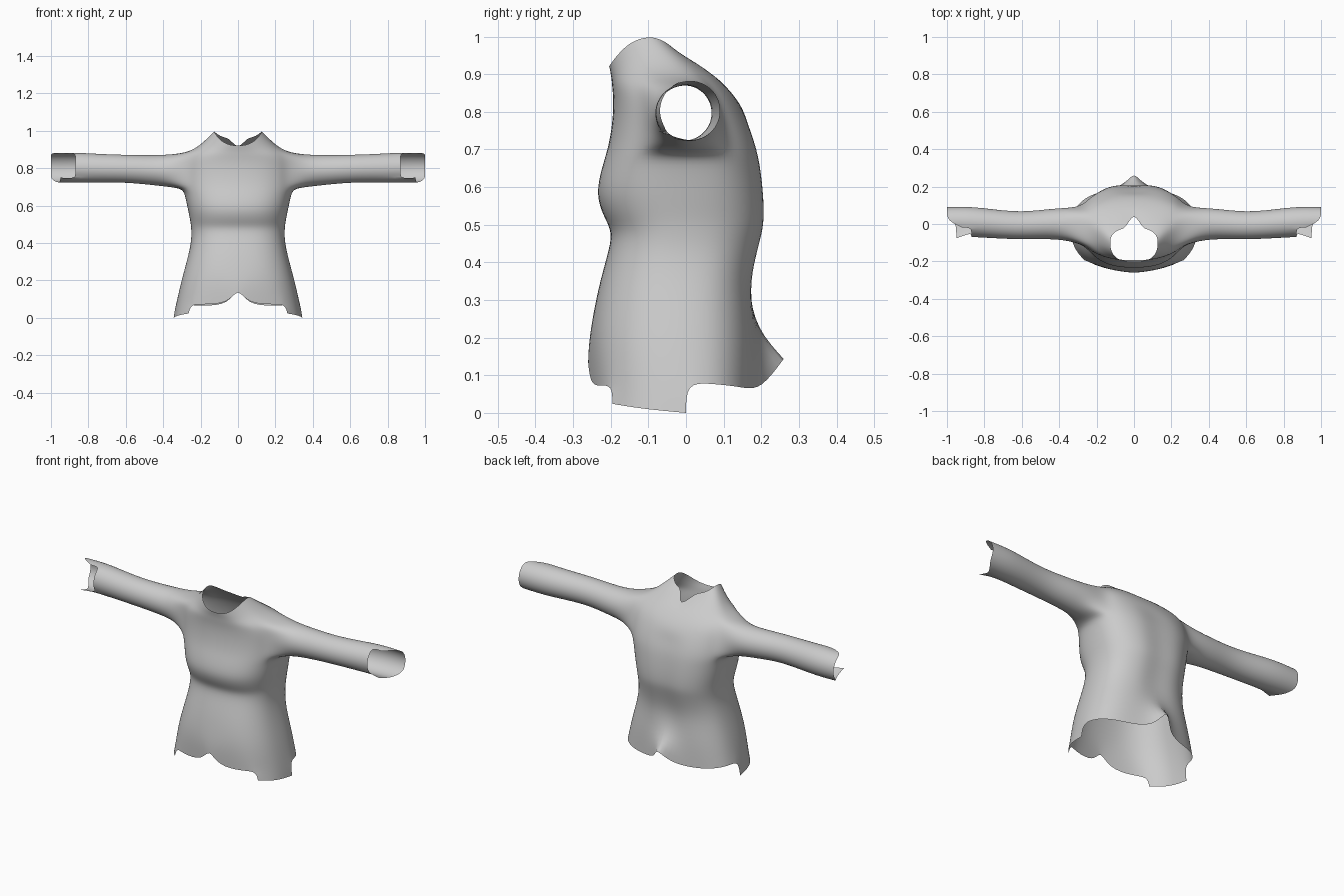
import bpy, bmesh
from math import cos, sin, radians

cube = bpy.data.objects.get("Cube")
if cube:
    bpy.data.objects.remove(cube)

# One cloth colour
cloth = bpy.data.materials.new("grey_cloth")
cloth.use_nodes = True
GREY = (0.6, 0.6, 0.6, 1)
cloth.diffuse_color = GREY
cloth.node_tree.nodes["Principled BSDF"].inputs["Base Color"].default_value = GREY

# Body rings: side z, front z, back z, half width, front y, side y, back y
BODY = [
    (.08, .07, .06, .332, -.258, 0, .19),
    (.20, .20, .20, .305, -.260, -.01, .19),
    (.33, .33, .33, .268, -.236, -.01, .176),
    (.42, .42, .42, .250, -.210, 0, .195),
    (.48, .48, .48, .252, -.196, 0, .212),
    (.52, .52, .52, .257, -.220, 0, .217),
    (.58, .58, .58, .270, -.242, 0, .215),
    (.65, .65, .65, .284, -.226, 0, .207),
    (.69, .70, .70, .298, -.210, 0, .197),
    (.74, .75, .75, .300, -.200, 0, .180),
    (.79, .80, .80, .300, -.195, 0, .157),
    (.84, .84, .84, .295, -.195, 0, .132),
    (.885, .87, .875, .270, -.198, -.01, .100),
    (.925, .895, .92, .200, -.200, -.04, .050),
    (1.0, .92, .955, .128, -.205, -.10, -.020),
]
HALF = 6            # columns run from front centre (-6) to back centre (6)
ARM_LOW, ARM_HIGH, ARM_COL = 8, 12, 2

# Sleeve rings: x, centre y, centre z, radius
SLEEVE = [(.36, 0, .786, .089), (.46, 0, .79, .081), (.6, -.01, .798, .075),
          (.74, 0, .8, .078), (.87, .012, .803, .083)]


def body_point(row, k):
    zs, zf, zb, w, yf, ys, yb = row
    a = radians(k * 15)
    c = max(cos(a), 0) ** .8 if abs(k) < HALF else 0
    s = abs(sin(a)) ** .8
    y_end, z_end = (yf, zf) if k < 0 else (yb, zb)
    return [w * c, ys + (y_end - ys) * s, zs + (z_end - zs) * s * s]


bm = bmesh.new()
grid = {}
for r, row in enumerate(BODY):
    for k in range(-HALF, HALF + 1):
        p = body_point(row, k)
        if k == HALF and 2 <= r <= 9:      # spine groove
            p[1] -= .014
        grid[r, k] = bm.verts.new(p)

# Front slit, back vent and the notch behind the neck
for key, p in {(0, -6): (0, -.262, .165), (0, -5): (.05, -.256, .075),
               (0, 6): (0, .285, .18), (0, 5): (.045, .208, .07),
               (1, 6): (0, .188, .235),
               (14, 6): (0, .068, .9), (13, 6): (0, .088, .885)}.items():
    grid[key].co = p

# Body faces, leaving the armhole open
for r in range(len(BODY) - 1):
    for k in range(-HALF, HALF):
        if ARM_LOW <= r < ARM_HIGH and -ARM_COL <= k < ARM_COL:
            continue
        bm.faces.new((grid[r, k], grid[r, k + 1], grid[r + 1, k + 1], grid[r + 1, k]))

# Hanging side flap on the hem
flap = {}
for k in range(-3, 1):
    v = grid[0, k].co
    flap[k] = bm.verts.new((v.x + .012, v.y, -.008 * k))
for k in range(-3, 0):
    bm.faces.new((flap[k], flap[k + 1], grid[0, k + 1], grid[0, k]))

# Armhole loop: bottom, back, top, front
keys = [(ARM_LOW, k) for k in range(-2, 2)] + [(r, 2) for r in range(ARM_LOW, ARM_HIGH)]
keys += [(ARM_HIGH, k) for k in range(2, -2, -1)] + [(r, -2) for r in range(ARM_HIGH, ARM_LOW, -1)]
loop = [grid[key] for key in keys]
COUNT = len(loop)


def sleeve_point(x, yc, zc, radius, j):
    a = radians(-135 + 360 / COUNT * j)
    return (x, yc + radius * cos(a), zc + radius * sin(a))


# Sleeve extruded from the armhole
for ring in SLEEVE:
    new = [bm.verts.new(sleeve_point(*ring, j)) for j in range(COUNT)]
    for j in range(COUNT):
        n = (j + 1) % COUNT
        bm.faces.new((loop[j], loop[n], new[n], new[j]))
    loop = new

# Torn cuff, open at the front, with a flared lower corner
CUFF_X = [.95, .95, .96, .98, 1, 1, 1, 1, 1, 1, .985, .92]
cuff = []
for j, x in enumerate(CUFF_X):
    radius = .125 if j == 0 else .08
    cuff.append(bm.verts.new(sleeve_point(x, .012, .803, radius, j)))
cuff[0].co.z = .75
for j in range(len(cuff) - 1):
    bm.faces.new((loop[j], loop[j + 1], cuff[j + 1], cuff[j]))

bmesh.ops.recalc_face_normals(bm, faces=bm.faces)
if sum(f.normal.x * f.calc_area() for f in bm.faces if f.calc_center_median().z < .6) < 0:
    bmesh.ops.reverse_faces(bm, faces=bm.faces)
for f in bm.faces:
    f.smooth = True

mesh = bpy.data.meshes.new("shirt")
bm.to_mesh(mesh)
bm.free()
mesh.materials.append(cloth)
shirt = bpy.data.objects.new("shirt", mesh)
bpy.context.collection.objects.link(shirt)

# Mirror the half, then smooth the cage while keeping torn corners
mirror = shirt.modifiers.new("mirror", 'MIRROR')
mirror.use_clip = True
subsurf = shirt.modifiers.new("smooth", 'SUBSURF')
subsurf.levels = subsurf.render_levels = 2
subsurf.boundary_smooth = 'PRESERVE_CORNERS'
